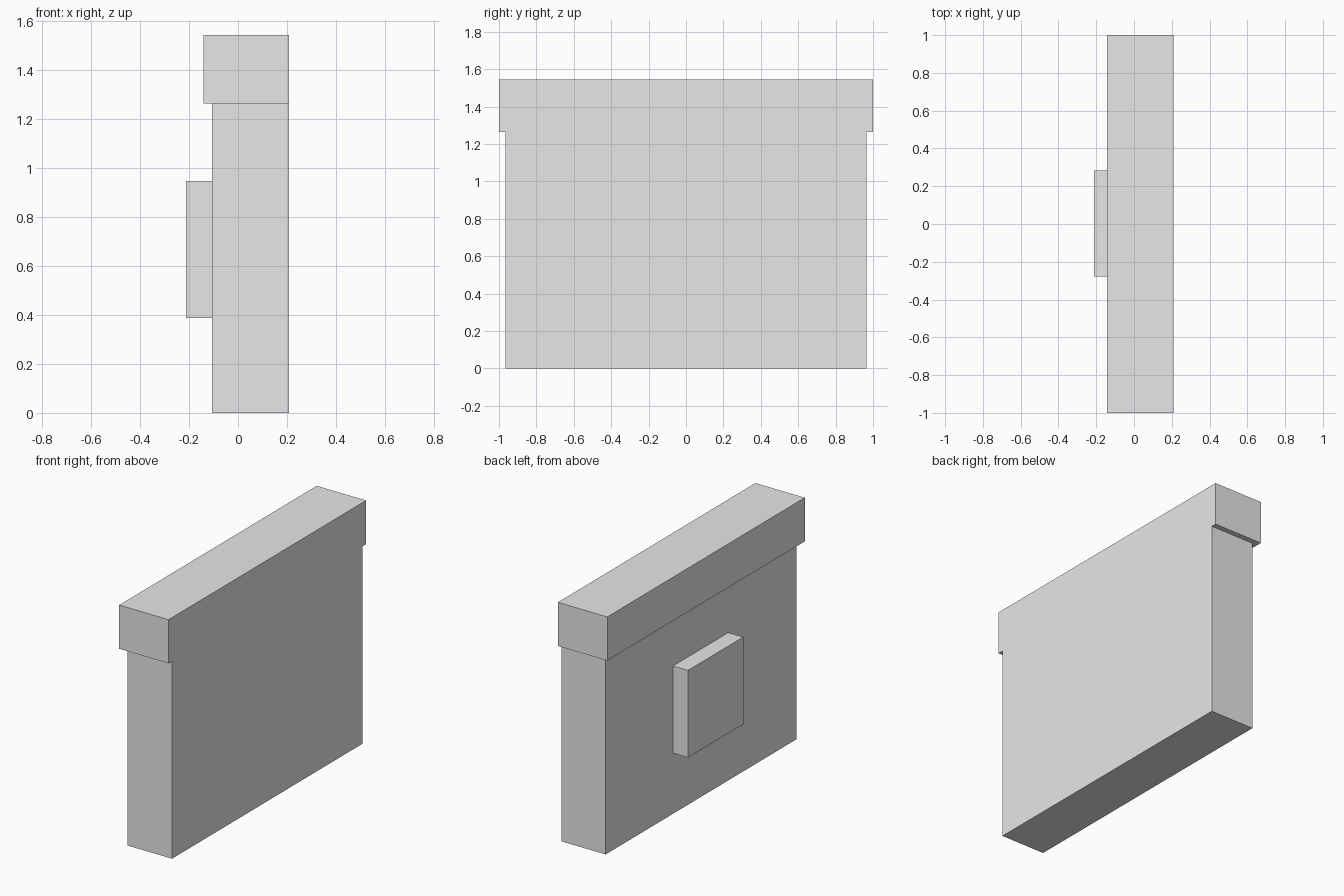
import bpy
from mathutils import Vector

cube = bpy.data.objects.get("Cube")
if cube:
    bpy.data.objects.remove(cube, do_unlink=True)

# Single plain grey
grey = bpy.data.materials.new("plain grey")
grey.use_nodes = True
colour = (0.8, 0.8, 0.8, 1)
grey.diffuse_color = colour
grey.node_tree.nodes["Principled BSDF"].inputs["Base Color"].default_value = colour


def box(name, low, high):
    """Axis-aligned block between two corners."""
    low, high = Vector(low), Vector(high)
    bpy.ops.mesh.primitive_cube_add(size=1, location=(low + high) / 2)
    obj = bpy.context.object
    obj.name = name
    obj.scale = high - low
    bpy.ops.object.transform_apply(location=False, rotation=False, scale=True)
    obj.data.materials.append(grey)
    return obj


back = 0.208      # flat side shared by wall and cap
cap_base = 1.265

# Wall slab, overhanging cap and raised square panel
box("wall", (-0.106, -0.965, 0), (back, 0.965, cap_base))
box("cap", (-0.142, -1, cap_base), (back, 1, 1.545))
box("raised_panel", (-0.212, -0.277, 0.388), (-0.106, 0.282, 0.947))
